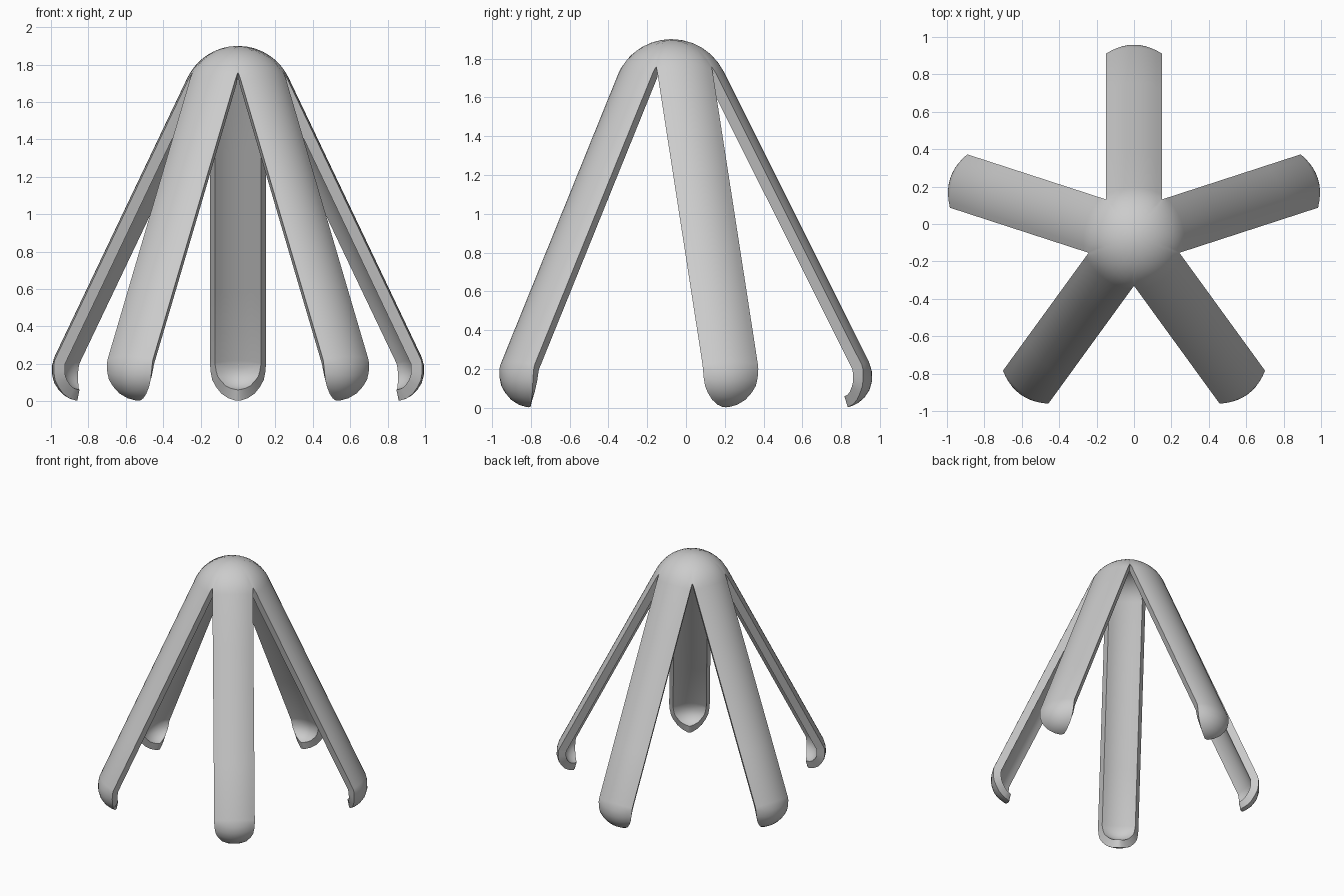
import bpy, bmesh, math

if "Cube" in bpy.data.objects:
    bpy.data.objects.remove(bpy.data.objects["Cube"])

R = 0.30                      # dome and leg tube radius
W = 0.15                      # half width of a leg
ZC = 1.60                     # dome centre height
YC = -0.075                   # hub position in y
TILT = math.radians(26.6)     # leg slant
COLS = [i / 5 for i in range(-5, 6)]
FOOT_C, FOOT_R = (0.875, 0.16), 0.16

# foot stations: crown angle, then rim half width, rim distance, rim height
FOOT = [(10, 0.150, 0.986, 0.20), (-8, 0.146, 0.988, 0.155),
        (-25, 0.138, 0.984, 0.115), (-42, 0.120, 0.973, 0.080),
        (-56, 0.090, 0.956, 0.042), (-68, 0.052, 0.933, 0.016),
        (-78, 0.015, 0.908, 0.004)]


def leg_rows():
    """Rows of (across, outward, height) for one leg of the outer skin."""
    rows = []
    # dome sector, from the mitre line to the tube
    for k in range(7):
        row = []
        for u in COLS:
            x = W * u
            rho = math.sqrt(R * R - x * x)
            a0 = math.asin(abs(x) / math.tan(math.radians(36)) / rho)
            a = a0 + (math.pi / 2 - TILT - a0) * k / 6
            row.append((x, rho * math.sin(a), ZC + rho * math.cos(a)))
        rows.append(row)
    # straight tube part
    top = rows[-1]
    for k in range(1, 5):
        t = 1.672 * k / 4
        rows.append([(x, d + t * math.sin(TILT), z - t * math.cos(TILT))
                     for x, d, z in top])
    # curled foot
    for deg, w, rd, rz in FOOT:
        b = math.radians(deg)
        cd = FOOT_C[0] + FOOT_R * math.cos(b)
        cz = FOOT_C[1] + FOOT_R * math.sin(b)
        rows.append([(w * u, cd + (rd - cd) * u * u, cz + (rz - cz) * u * u)
                     for u in COLS])
    return rows


# five legs joined at the dome
bm = bmesh.new()
rows = leg_rows()
for i in range(5):
    a = math.radians(90 + 72 * i)
    c, s = math.cos(a), math.sin(a)
    grid = [[bm.verts.new((d * c - x * s, d * s + x * c + YC, z))
             for x, d, z in row] for row in rows]
    for r0, r1 in zip(grid, grid[1:]):
        for j in range(len(COLS) - 1):
            bm.faces.new((r0[j], r1[j], r1[j + 1], r0[j + 1]))
bmesh.ops.remove_doubles(bm, verts=bm.verts, dist=0.0005)
bm.normal_update()
if max(bm.faces, key=lambda f: f.calc_center_median().z).normal.z < 0:
    bmesh.ops.reverse_faces(bm, faces=bm.faces)
mesh = bpy.data.meshes.new("five_leg_shell")
bm.to_mesh(mesh)
bm.free()
shell = bpy.data.objects.new("five_leg_shell", mesh)
bpy.context.collection.objects.link(shell)
bpy.context.view_layer.objects.active = shell
shell.select_set(True)

# wall thickness grows inward
mod = shell.modifiers.new("wall", 'SOLIDIFY')
mod.thickness = 0.06
mod.offset = -1
bpy.ops.object.modifier_apply(modifier=mod.name)
bpy.ops.object.shade_smooth_by_angle(angle=math.radians(35))
